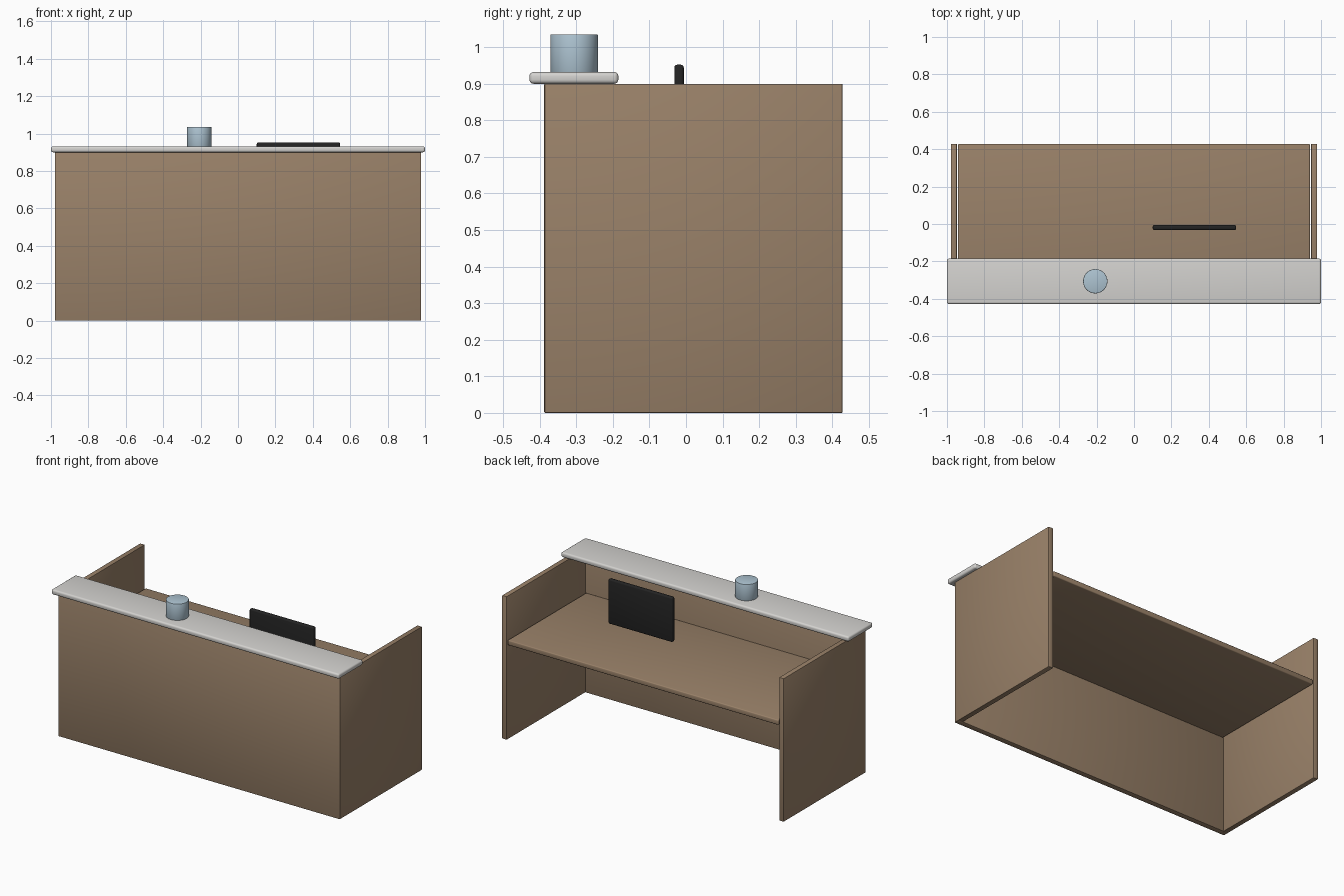
import bpy
import math

if "Cube" in bpy.data.objects:
    bpy.data.objects.remove(bpy.data.objects["Cube"])


def material(name, rgb):
    m = bpy.data.materials.new(name)
    m.diffuse_color = (*rgb, 1.0)
    m.use_nodes = True
    m.node_tree.nodes["Principled BSDF"].inputs["Base Color"].default_value = m.diffuse_color
    return m


WOOD = material("brown_wood", (0.32, 0.22, 0.14))
STONE = material("pale_stone", (0.66, 0.65, 0.63))
BLACK = material("black_plastic", (0.017, 0.017, 0.017))
GLASS = material("pale_blue", (0.42, 0.55, 0.64))


def finish(obj, name, mat, bevel, segments):
    """Name, colour, bevel and smooth one part."""
    obj.name = name
    obj.data.materials.append(mat)
    mod = obj.modifiers.new("Bevel", 'BEVEL')
    mod.width = bevel
    mod.segments = segments
    mod.limit_method = 'ANGLE'
    bpy.ops.object.modifier_apply(modifier=mod.name)
    bpy.ops.object.shade_smooth_by_angle(angle=math.radians(35))


def box(name, x, y, z, mat, bevel=0.003, segments=2):
    """Box from (min, max) ranges on each axis."""
    spans = (x, y, z)
    bpy.ops.mesh.primitive_cube_add(size=1, location=[(a + b) / 2 for a, b in spans])
    obj = bpy.context.object
    obj.scale = [b - a for a, b in spans]
    bpy.ops.object.transform_apply(location=False, rotation=False, scale=True)
    finish(obj, name, mat, bevel, segments)


# Desk carcass
box("front_panel", (-0.978, 0.978), (-0.388, -0.353), (0, 0.9), WOOD)
for side, label in ((-1, "left"), (1, "right")):
    x = sorted((side * 0.947, side * 0.979))
    box(label + "_side_panel", x, (-0.387, 0.428), (0, 0.9), WOOD)

# Inner work surface
box("work_surface", (-0.941, 0.941), (-0.352, 0.428), (0.597, 0.629), WOOD, 0.006, 3)

# Raised counter on the front panel
box("counter_top", (-1, 1), (-0.428, -0.185), (0.9, 0.932), STONE, 0.011, 4)

# Screen above the work surface
box("screen", (0.1, 0.546), (-0.032, -0.006), (0.672, 0.952), BLACK, 0.008, 3)

# Round pot on the counter
bpy.ops.mesh.primitive_cylinder_add(vertices=48, radius=0.065, depth=0.104,
                                    location=(-0.207, -0.306, 0.983))
finish(bpy.context.object, "counter_pot", GLASS, 0.002, 2)
